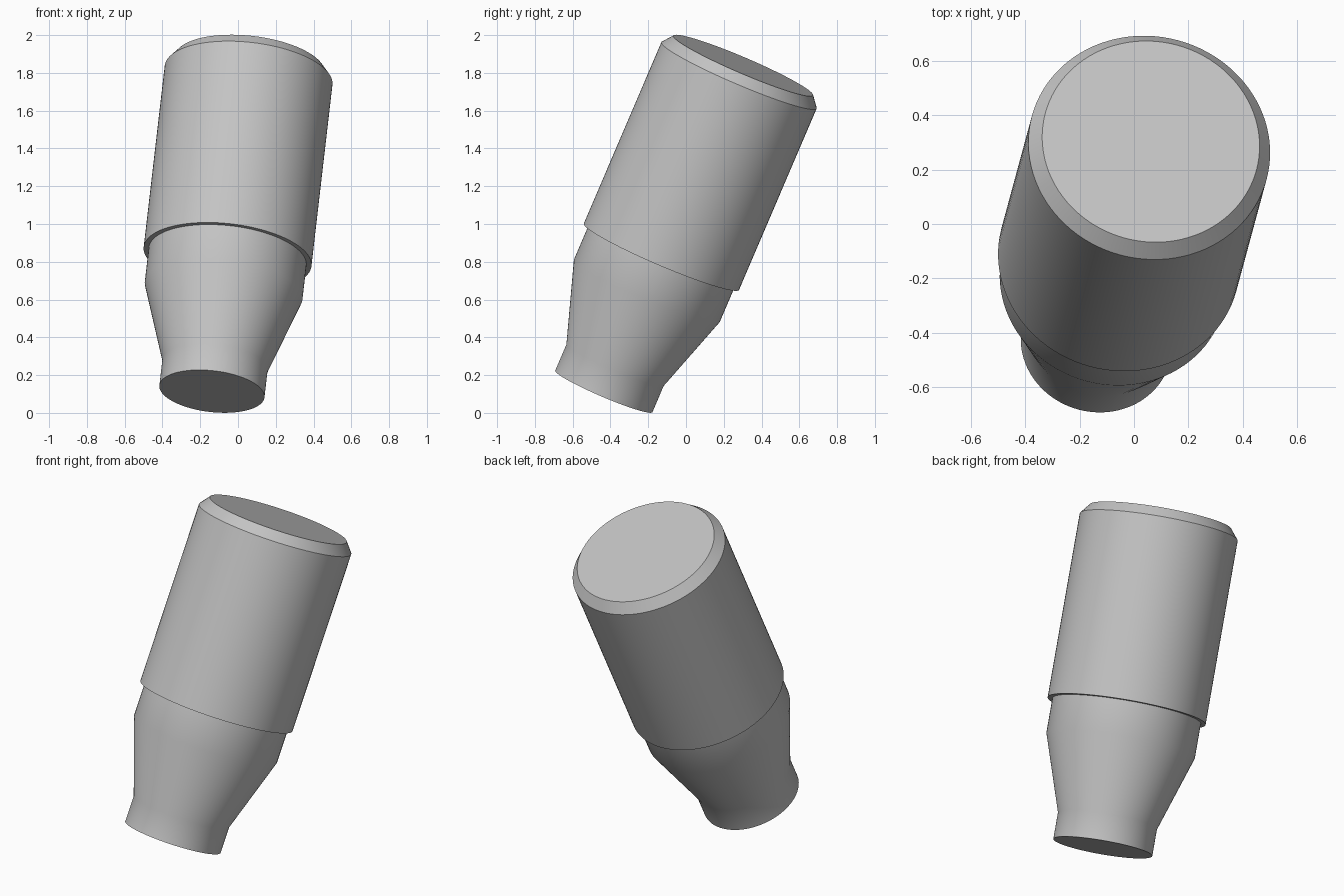
import bpy, bmesh, math
from mathutils import Vector

cube = bpy.data.objects.get("Cube")
if cube:
    bpy.data.objects.remove(cube, do_unlink=True)

SEGMENTS = 96
BASE = Vector((-0.138, -0.435, 0.114))      # centre of the lower end
AXIS = Vector((0.106, 0.391, 0.914)).normalized()

grey = bpy.data.materials.new("plain grey")
colour = (0.55, 0.55, 0.55, 1)
grey.diffuse_color = colour
grey.use_nodes = True
grey.node_tree.nodes["Principled BSDF"].inputs["Base Color"].default_value = colour


def turned_part(name, profile):
    """Closed solid of revolution from (radius, distance along axis) points."""
    bm = bmesh.new()
    rings = []
    for radius, along in profile:
        rings.append([bm.verts.new((radius * math.cos(a), radius * math.sin(a), along))
                      for a in (2 * math.pi * i / SEGMENTS for i in range(SEGMENTS))])
    for low, high in zip(rings, rings[1:]):
        for i in range(SEGMENTS):
            j = (i + 1) % SEGMENTS
            bm.faces.new((low[i], low[j], high[j], high[i]))
    bm.faces.new(rings[0][::-1])
    bm.faces.new(rings[-1])
    mesh = bpy.data.meshes.new(name)
    bm.to_mesh(mesh)
    bm.free()
    mesh.materials.append(grey)
    obj = bpy.data.objects.new(name, mesh)
    bpy.context.collection.objects.link(obj)
    # Lean the part along the shared axis
    obj.location = BASE
    obj.rotation_mode = 'QUATERNION'
    obj.rotation_quaternion = Vector((0, 0, 1)).rotation_difference(AXIS)
    bpy.ops.object.select_all(action='DESELECT')
    obj.select_set(True)
    bpy.context.view_layer.objects.active = obj
    bpy.ops.object.shade_smooth_by_angle(angle=math.radians(30))
    return obj


# Narrow spout, flared shoulder and straight neck, ending inside the body
turned_part("neck", [(0.28, 0), (0.28, 0.152), (0.42, 0.583), (0.42, 0.80)])

# Wide cylinder with a chamfered end
turned_part("body", [(0.447, 0.78), (0.447, 1.83), (0.402, 1.887)])
